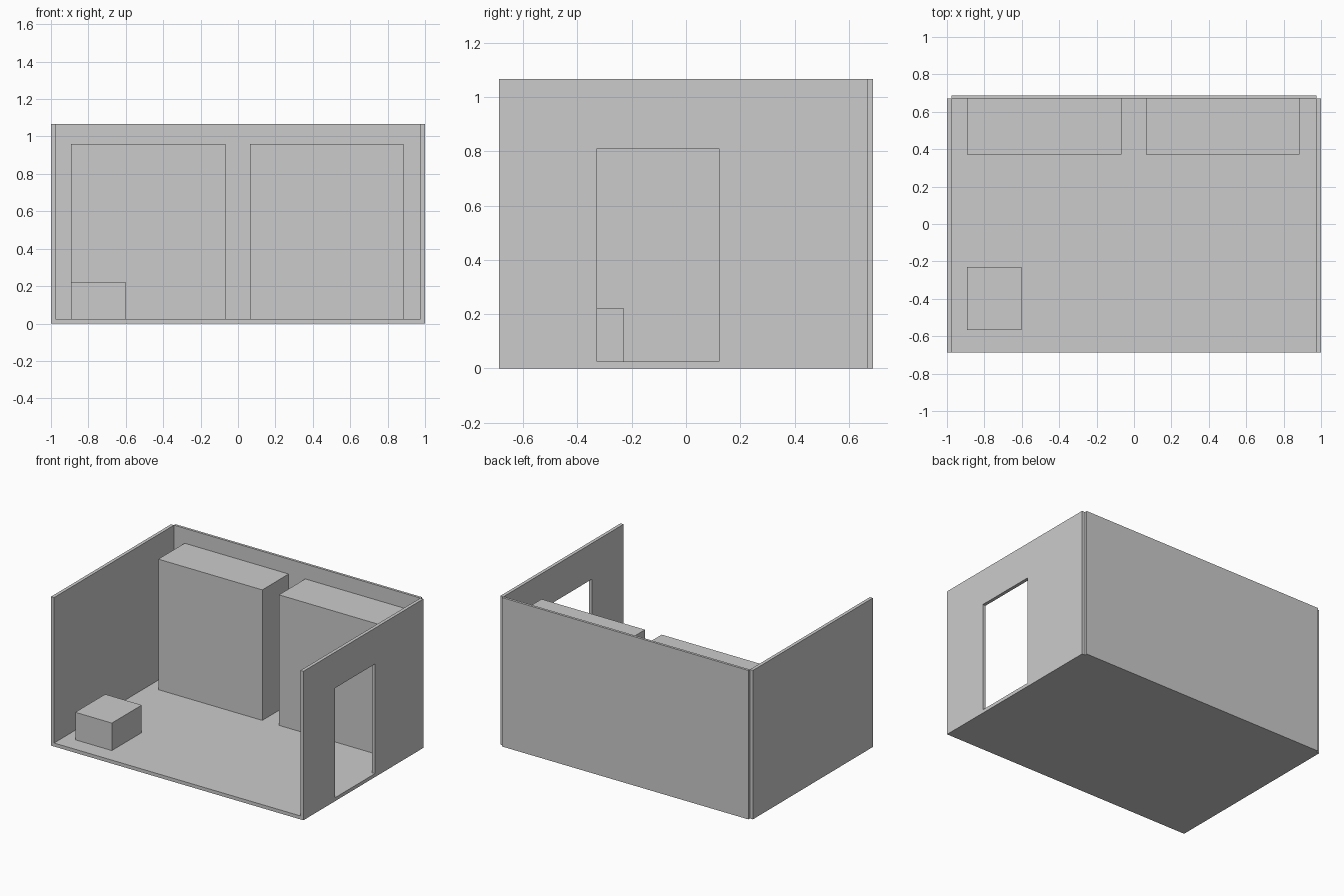
import bpy

if "Cube" in bpy.data.objects:
    bpy.data.objects.remove(bpy.data.objects["Cube"])

X, Y, H = 1.0, 0.688, 1.067      # half width, half depth, height
FLOOR, SIDE = 0.025, 0.024       # floor and side wall thickness
BACK = 0.67                      # inner face of the back wall


def box(name, x, y, z):
    """Box from (min, max) ranges on each axis."""
    bpy.ops.mesh.primitive_cube_add(size=1)
    ob = bpy.context.object
    ob.name = name
    for v in ob.data.vertices:
        v.co = [lo + (c + 0.5) * (hi - lo) for c, (lo, hi) in zip(v.co, (x, y, z))]
    return ob


# Room shell: floor, back wall and two side walls butting against the back wall
inner = X - SIDE
box("floor", (-inner, inner), (-Y, BACK), (0, FLOOR))
box("back_wall", (-inner, inner), (BACK, Y), (0, H))
box("left_wall", (-X, -inner), (-Y, BACK), (0, H))
right_wall = box("right_wall", (inner, X), (-Y, BACK), (0, H))

# Doorway through the right wall
cutter = box("doorway_cutter", (inner - 0.1, X + 0.1), (-0.328, 0.122), (FLOOR, 0.81))
cutter.hide_render = True
cutter.display_type = 'WIRE'
cut = right_wall.modifiers.new("doorway", 'BOOLEAN')
cut.operation = 'DIFFERENCE'
cut.solver = 'EXACT'
cut.object = cutter

# Tall cabinets against the back wall
for name, x in (("left_cabinet", (-0.892, -0.068)), ("right_cabinet", (0.064, 0.884))):
    box(name, x, (0.372, BACK), (FLOOR, 0.96))

# Low stool near the front left corner
box("stool", (-0.892, -0.602), (-0.568, -0.23), (FLOOR, 0.222))
